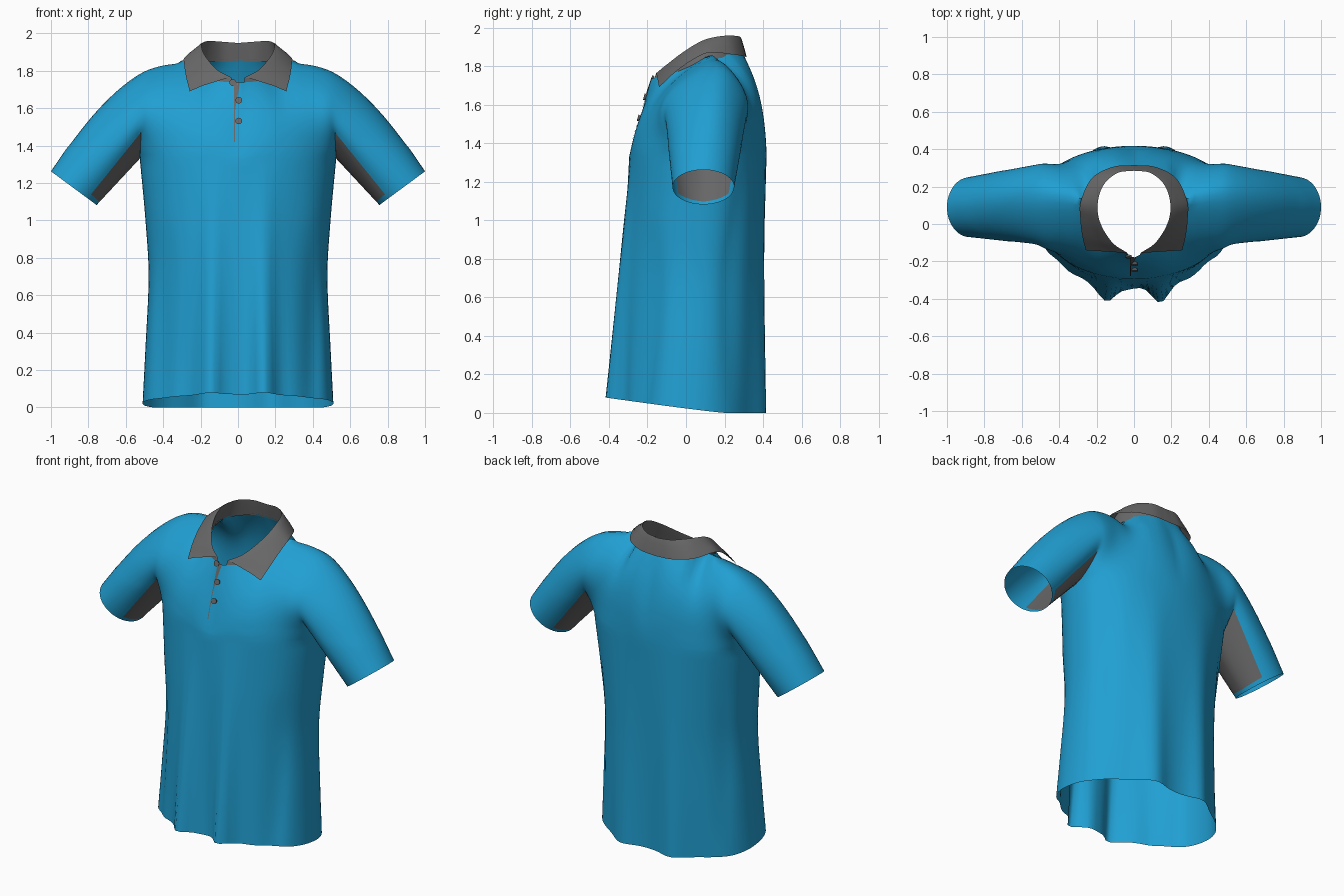
import bpy, bmesh, math
from mathutils import Vector

if "Cube" in bpy.data.objects:
    bpy.data.objects.remove(bpy.data.objects["Cube"])

ARMPIT, NX, NLOW, NUP = 1.33, 25, 26, 24


def curve(x, pts):
    """Smooth interpolation through (x, a, b, ...) key points."""
    x = min(max(x, pts[0][0]), pts[-1][0])
    i = 0
    while i < len(pts) - 2 and x > pts[i + 1][0]:
        i += 1
    p, q = pts[i], pts[i + 1]
    o, r = pts[max(i - 1, 0)], pts[min(i + 2, len(pts) - 1)]
    h = q[0] - p[0]
    t = (x - p[0]) / h
    out = []
    for k in range(1, len(p)):
        m0 = (q[k] - o[k]) / (q[0] - o[0]) * h
        m1 = (r[k] - p[k]) / (r[0] - p[0]) * h
        out.append((2*t**3 - 3*t*t + 1)*p[k] + (t**3 - 2*t*t + t)*m0
                   + (3*t*t - 2*t**3)*q[k] + (t**3 - t*t)*m1)
    return out if len(out) > 1 else out[0]


def bump(x, centre, width):
    return math.exp(-((x - centre) / width) ** 2)


def add_grid(bm, rows):
    vs = [[bm.verts.new(p) for p in r] for r in rows]
    for a, b in zip(vs, vs[1:]):
        for i in range(len(a) - 1):
            bm.faces.new((a[i], a[i + 1], b[i + 1], b[i]))


def material(name, colour):
    mat = bpy.data.materials.new(name)
    mat.diffuse_color = (*colour, 1)
    mat.use_nodes = True
    mat.node_tree.nodes["Principled BSDF"].inputs["Base Color"].default_value = mat.diffuse_color
    return mat


def finish(name, bm, mat, angle=50):
    bmesh.ops.remove_doubles(bm, verts=bm.verts, dist=0.0005)
    bmesh.ops.recalc_face_normals(bm, faces=bm.faces)
    me = bpy.data.meshes.new(name)
    bm.to_mesh(me)
    bm.free()
    ob = bpy.data.objects.new(name, me)
    bpy.context.collection.objects.link(ob)
    me.materials.append(mat)
    bpy.ops.object.select_all(action='DESELECT')
    ob.select_set(True)
    bpy.context.view_layer.objects.active = ob
    bpy.ops.object.shade_smooth_by_angle(angle=math.radians(angle))
    return ob


blue = material("blue_cloth", (0.015, 0.35, 0.65))
grey = material("grey_cloth", (0.14, 0.14, 0.14))

# Key profiles: half width, centre depth, and the neckline/shoulder edge
WIDTH = [(0, .51), (.3, .495), (.7, .478), (1.0, .495), (ARMPIT, .525)]
DEPTH = {-1: [(0, -.345), (.7, -.325), (ARMPIT, -.295)],
         1: [(0, .385), (.7, .40), (ARMPIT, .418)]}
SHOULDER = [(.22, .1, 1.845), (.3, .14, 1.855), (.4, .16, 1.845), (.5, .165, 1.815)]
EDGE = {-1: [(0, -.18, 1.735), (.13, -.11, 1.75), (.2, 0, 1.79)] + SHOULDER,
        1: [(0, .30, 1.86), (.1, .285, 1.86), (.19, .2, 1.86)] + SHOULDER}


def low(u, v, s):
    """Tube part of the shirt, from hem (v=0) to armpit (v=1)."""
    z = ARMPIT * v
    x = curve(z, WIDTH) * math.sin(u * math.pi / 2)
    c = max(0, math.cos(u * math.pi / 2)) ** .88
    ax, loose = abs(x), 1 - v
    seam = .1 - .085 * loose
    y = seam + (curve(z, DEPTH[s]) - seam) * c
    if s < 0:   # flared front folds and a side crease
        y -= .085 * loose * bump(ax, .145, .06)
        y += .03 * math.sin(math.pi * min(v + .25, 1)) * bump(ax, .40, .05) * min(1, c * 2)
        y += .005 * math.sin(38 * x + 2 * z) * c * loose
    else:       # softer back folds
        y += .05 * loose * bump(ax, .18, .09)
        y -= .02 * math.sin(math.pi * v) * bump(ax, .43, .045) * min(1, c * 2)
    hem = .08 * max(0, (.2 - y) / .62) ** 1.1
    return Vector((x, y, hem + (ARMPIT - hem) * v))


def high(u, t, s):
    """Chest and back panels, from armpit (t=0) to neck and shoulder (t=1)."""
    p = low(u, 1, s)
    ty, tz = curve(abs(u) * .5, EDGE[s])
    side = min(abs(u) / (.6 if s < 0 else .44), 1)
    g = t ** ((1.0 if s < 0 else 1.9) + side * (2.3 if s < 0 else 2.2))
    x = p.x * (1 - t) + u * .5 * t
    y = p.y * (1 - g) + ty * g
    full = max(0, math.sin(math.pi * t)) ** .65 * abs(u) ** 5
    chest = math.sin(math.pi * t) * bump(abs(u), .88, .25) * .065
    y += s * (.165 * full + chest)
    return Vector((x, y, ARMPIT + (tz - ARMPIT) * t))


# Front and back of the shirt
bm = bmesh.new()
us = [i / NX for i in range(-NX, NX + 1)]
for s in (-1, 1):
    rows = [[low(u, j / NLOW, s) for u in us] for j in range(NLOW)]
    rows += [[high(u, j / NUP, s) for u in us] for j in range(NUP + 1)]
    add_grid(bm, rows)


# Sleeves: loft from the armhole to the tilted cuff ellipse
def sleeve_rings(side, steps=16):
    hole = [high(side, j / NUP, -1) for j in range(NUP)]
    hole += [high(side, j / NUP, 1) for j in range(NUP, 0, -1)]
    n = len(hole)
    rings = []
    for k in range(steps + 1):
        f = k / steps
        ring = []
        for i, p in enumerate(hole):
            a = 2 * math.pi * i / n
            up = -math.cos(a)
            cuff = Vector((side * (.878 + .122 * up), .09 - .16 * math.sin(a), 1.172 + .09 * up))
            q = p.lerp(cuff, f)
            b = math.sin(math.pi * f ** .8) * max(0, up) * .03
            ring.append(q + Vector((side * b, 0, b)))
        rings.append(ring + ring[:1])
    return rings


G = 7   # cells either side of the underarm that are grey
gusset = bmesh.new()
for side in (-1, 1):
    rings = sleeve_rings(side)
    n = len(rings[0]) - 1
    add_grid(bm, [r[G:n - G + 1] for r in rings])
    under = [r[n - G:n] + r[:G + 1] for r in rings]
    add_grid(gusset, under[:-1])
    add_grid(bm, under[-2:])

# Relax the cloth so the panels and armholes flow into each other
bmesh.ops.remove_doubles(bm, verts=bm.verts[:], dist=0.0005)
soft = [v for v in bm.verts if not v.is_boundary and v.co.z > 1.4 and abs(v.co.x) > .2]
for _ in range(5):
    bmesh.ops.smooth_vert(bm, verts=soft, factor=.5, use_axis_x=True, use_axis_y=True, use_axis_z=True)
finish("shirt_body", bm, blue, 80)
finish("underarm_gussets", gusset, grey, 60)

# Collar: stand, fold and turned-down leaf, swept from front centre round the neck
STAND = [(0, .03, -.17, 1.725), (1, .13, -.11, 1.735), (2, .203, 0, 1.775), (3, .225, .1, 1.825),
         (4, .193, .2, 1.845), (5, .1, .288, 1.85), (6, 0, .303, 1.85)]
FOLD = [(0, .035, -.155, 1.76), (1, .115, -.1, 1.805), (2, .178, 0, 1.88), (3, .195, .1, 1.935),
        (4, .165, .205, 1.955), (5, .09, .272, 1.952), (6, 0, .285, 1.945)]
LEAF = [(0, .258, -.14, 1.69), (1, .277, -.06, 1.765), (2, .287, .03, 1.83), (3, .285, .12, 1.87),
        (4, .225, .245, 1.86), (5, .115, .305, 1.85), (6, 0, .315, 1.845)]
bm = bmesh.new()
for side in (-1, 1):
    rows = []
    for k in range(37):
        a, f, o = (Vector(curve(k / 6, c)) for c in (STAND, FOLD, LEAF))
        lift = Vector((0, 0, .008))
        pts = [a, a.lerp(f, .5), a.lerp(f, .9), f + lift * .4, f.lerp(o, .12) + lift,
               f.lerp(o, .4) + lift, f.lerp(o, .7) + lift, o]
        rows.append([Vector((side * p.x, p.y, p.z)) for p in pts])
    add_grid(bm, rows)
finish("collar", bm, grey, 80)


def front_at(x, z):
    """Depth of the chest surface near the centre line."""
    t = (z - ARMPIT) / (EDGE[-1][0][2] - ARMPIT)
    return high(x * 2, t, -1).y


# Placket slit: a narrow grey facing that opens towards the neck
bm = bmesh.new()
rows = []
for k in range(11):
    z = 1.42 + .032 * k
    w = .005 + .028 * max(0, (k - 5) / 5)
    rows.append([(x, front_at(x, min(z, 1.735)) - .005, z) for x in (-.022, -.022 + w)])
add_grid(bm, rows)
finish("placket_slit", bm, grey)

# Buttons facing out of the chest
for n, (x, z) in enumerate(((-.028, 1.735), (.004, 1.64), (.004, 1.53))):
    bm = bmesh.new()
    bmesh.ops.create_cone(bm, cap_ends=True, segments=20, radius1=.014, radius2=.018, depth=.012)
    ob = finish(f"button_{n + 1}", bm, grey, 35)
    ob.location = (x, front_at(x, z) - .007, z)
    ob.rotation_euler = (math.radians(75), 0, 0)
